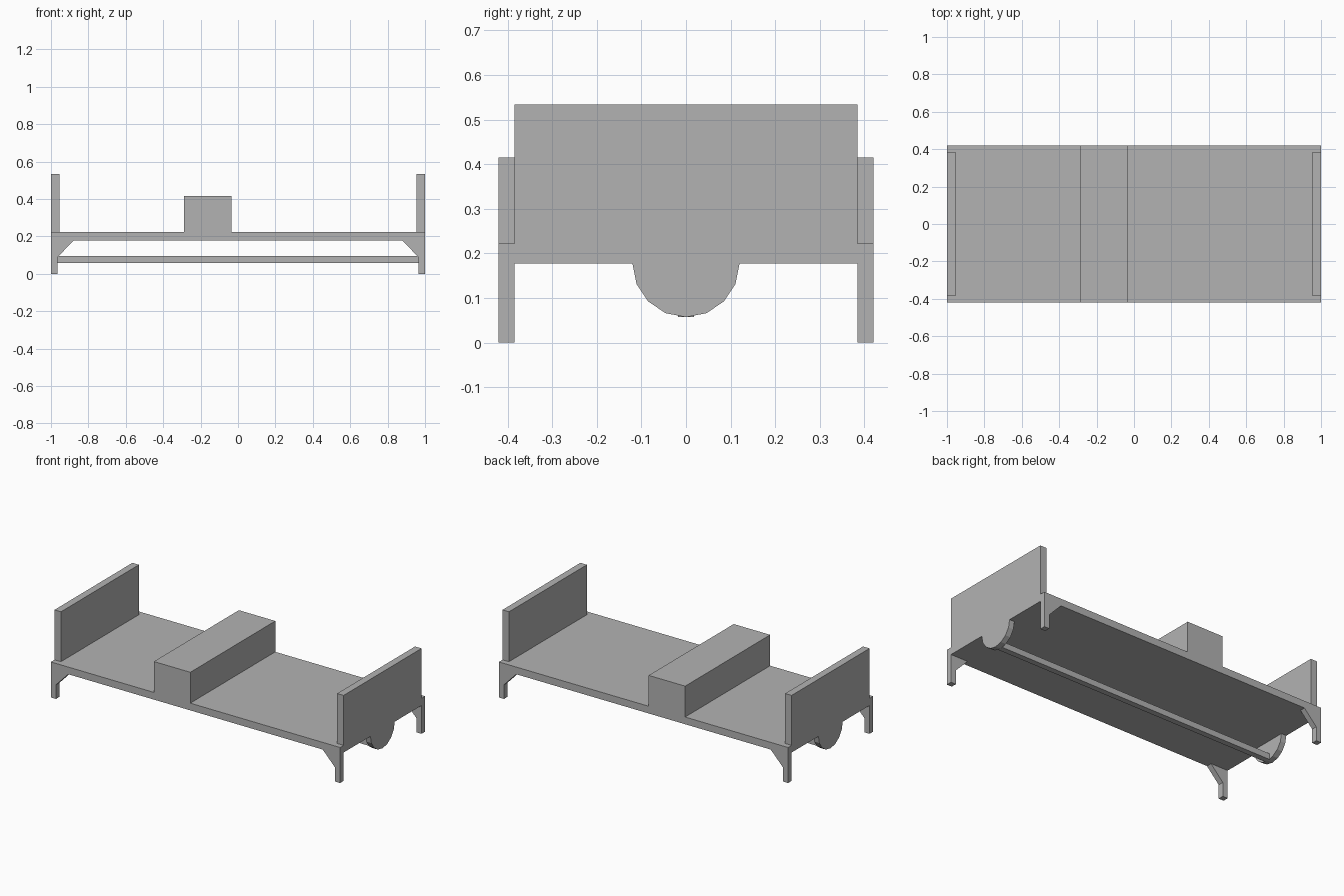
import bpy, math

cube = bpy.data.objects.get("Cube")
if cube:
    bpy.data.objects.remove(cube)

GREY = (0.45, 0.45, 0.45, 1)
mat = bpy.data.materials.new("plain grey")
mat.use_nodes = True
mat.diffuse_color = GREY
bsdf = next(n for n in mat.node_tree.nodes if n.type == 'BSDF_PRINCIPLED')
bsdf.inputs["Base Color"].default_value = GREY


def prism(name, low, high):
    """Join two matching outlines, both counter-clockwise seen from the high side."""
    n = len(low)
    faces = [tuple(reversed(range(n))), tuple(range(n, 2 * n))]
    faces += [(i, (i + 1) % n, n + (i + 1) % n, n + i) for i in range(n)]
    mesh = bpy.data.meshes.new(name)
    mesh.from_pydata(low + high, [], faces)
    mesh.materials.append(mat)
    obj = bpy.data.objects.new(name, mesh)
    bpy.context.collection.objects.link(obj)
    return obj


def box(name, x, y, z):
    ring = [(x[0], y[0]), (x[1], y[0]), (x[1], y[1]), (x[0], y[1])]
    return prism(name, [(*p, z[0]) for p in ring], [(*p, z[1]) for p in ring])


def along_x(name, outline, x0, x1):
    return prism(name, [(x0, *p) for p in outline], [(x1, *p) for p in outline])


def along_y(name, outline, y0, y1):
    return prism(name, [(a, y1, c) for a, c in outline], [(a, y0, c) for a, c in outline])


HALF_X, HALF_Y = 1.0, 0.42
UNDER, TOP = 0.177, 0.222
POST = 0.035

# Flat deck and the raised block across it
box("deck", (-HALF_X, HALF_X), (-HALF_Y, HALF_Y), (UNDER, TOP))
box("cross_block", (-0.288, -0.036), (-HALF_Y, HALF_Y), (TOP, 0.415))

# Half-round plate outline hanging below the deck
R = 0.12
half_disc = [(R * math.cos(a), UNDER + R * math.sin(a))
             for a in (math.pi * (1 + i / 8) for i in range(9))]

for sx, end in ((-1, "right"), (1, "left")):
    # End board and half-round plate
    outer, inner = sx * HALF_X, sx * (HALF_X - POST)
    box(end + "_end_board", sorted((outer, sx * 0.955)),
        (-HALF_Y + POST, HALF_Y - POST), (TOP, 0.534))
    along_x(end + "_half_round_plate", half_disc, *sorted((outer, inner)))

    # Legs with slanted braces
    leg = [(outer, 0), (outer, UNDER), (sx * 0.88, UNDER), (inner, 0.088), (inner, 0)]
    if sx > 0:
        leg.reverse()
    leg.reverse()
    for sy, side in ((-1, "front"), (1, "back")):
        along_y(f"{side}_{end}_leg", leg, *sorted((sy * HALF_Y, sy * (HALF_Y - POST))))

# Long rail between the two plates
box("under_rail", (-HALF_X + POST, HALF_X - POST), (-0.018, 0.018), (0.057, 0.094))
